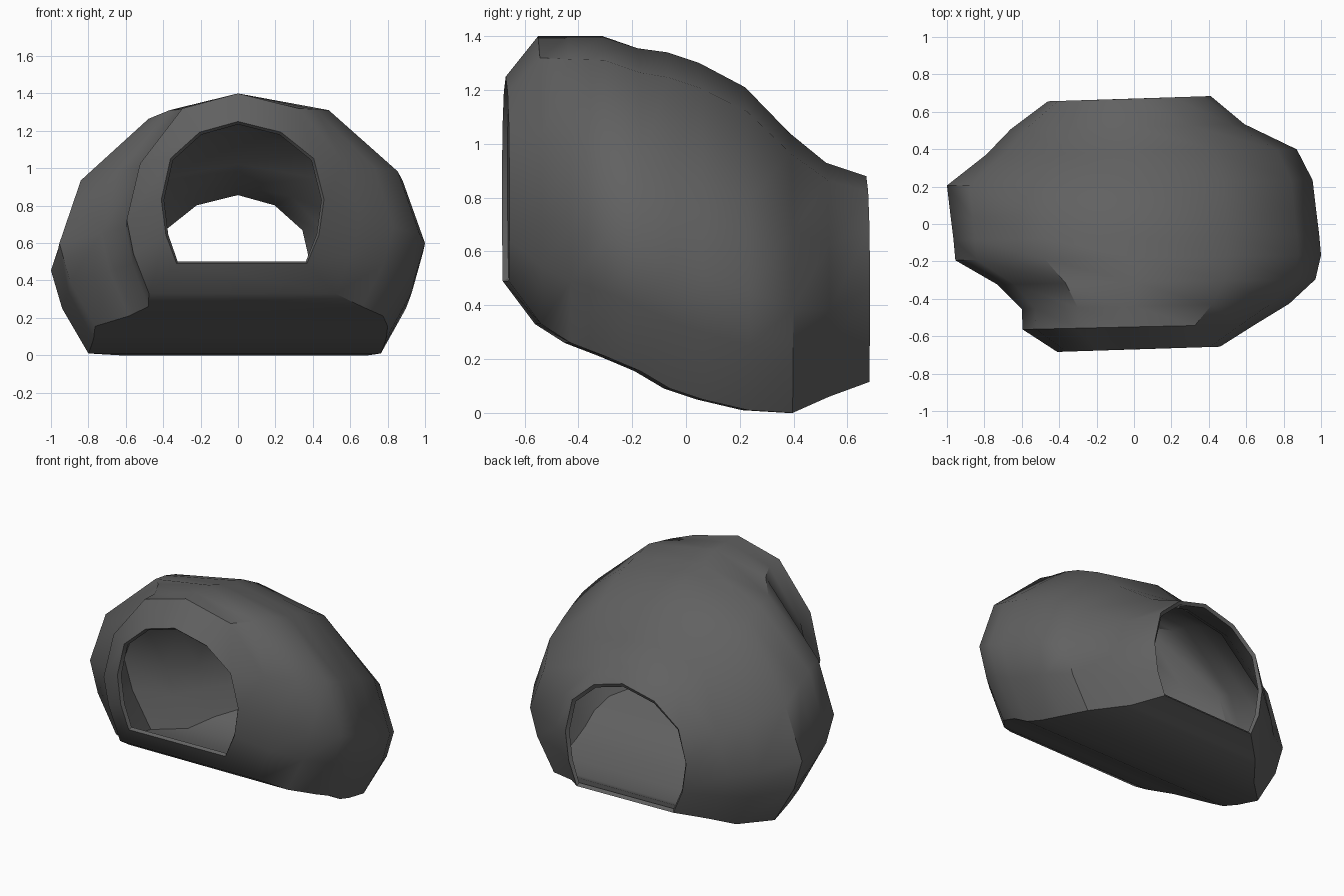
import bpy, bmesh, math

if "Cube" in bpy.data.objects:
    bpy.data.objects.remove(bpy.data.objects["Cube"])

# One dark stone colour
stone = bpy.data.materials.new("dark_grey_stone")
stone.diffuse_color = (0.12, 0.12, 0.12, 1)
stone.use_nodes = True
stone.node_tree.nodes["Principled BSDF"].inputs["Base Color"].default_value = stone.diffuse_color

# Rings along the tunnel: y, left x, right x, floor z, roof z
RINGS = [
    (-0.67, -0.41, 0.46, 0.49, 1.25),
    (-0.55, -0.595, 0.65, 0.33, 1.40),
    (-0.44, -0.60, 0.83, 0.26, 1.40),
    (-0.31, -0.73, 0.97, 0.21, 1.40),
    (-0.18, -0.955, 1.00, 0.155, 1.355),
    (-0.07, -0.965, 0.99, 0.09, 1.34),
    (0.05, -0.98, 0.975, 0.05, 1.30),
    (0.22, -1.00, 0.955, 0.01, 1.21),
    (0.385, -0.79, 0.87, 0.0, 1.04),
    (0.52, -0.66, 0.59, 0.06, 0.93),
    (0.67, -0.46, 0.41, 0.115, 0.88),
]


def horseshoe(end):
    """Arch section (u across, v up) with a flat floor; end = 1 at the mouths."""
    half = [(0.80, 0.0), (0.94, 0.20), (1.0, 0.37 + 0.08 * end),
            (0.88, 0.65 + 0.09 * end), (0.5, 0.925)]
    right = half + [(0.0, 1.0)]
    left = [(-u, v) for u, v in reversed(half)]
    return right + left


# Rock shell, lofted through the rings and open at both mouths
bm = bmesh.new()
loops = []
for i, (y, xl, xr, zb, zt) in enumerate(RINGS):
    end = 1 if i in (0, len(RINGS) - 1) else 0
    loops.append([bm.verts.new((u * (xr if u > 0 else -xl),
                                y + 0.014 * u,
                                zb + v * (zt - zb)))
                  for u, v in horseshoe(end)])
for a, b in zip(loops, loops[1:]):
    n = len(a)
    for k in range(n):
        m = (k + 1) % n
        bm.faces.new((a[k], b[k], b[m], a[m]))

# Make the normals point outwards
bm.normal_update()
roof = max(bm.faces, key=lambda f: f.calc_center_median().z)
if roof.normal.z < 0:
    bmesh.ops.reverse_faces(bm, faces=bm.faces[:])

mesh = bpy.data.meshes.new("rock_tunnel")
bm.to_mesh(mesh)
bm.free()
tunnel = bpy.data.objects.new("rock_tunnel", mesh)
bpy.context.collection.objects.link(tunnel)
mesh.materials.append(stone)

# Wall thickness, growing inwards
bpy.context.view_layer.objects.active = tunnel
tunnel.select_set(True)
wall = tunnel.modifiers.new("wall", 'SOLIDIFY')
wall.thickness = 0.025
wall.offset = -1
bpy.ops.object.modifier_apply(modifier="wall")
bpy.ops.object.shade_smooth_by_angle(angle=math.radians(40))
